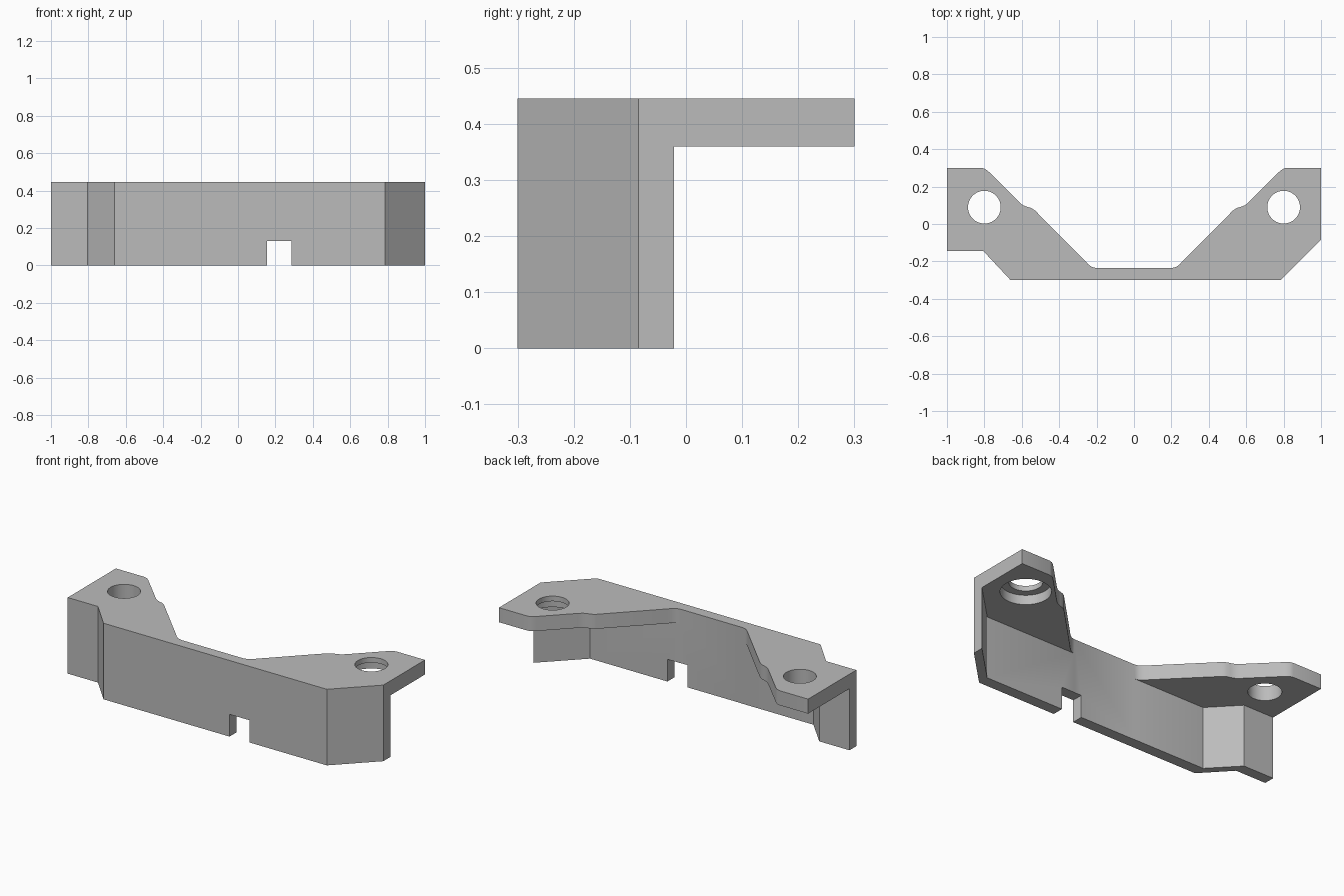
import bpy, bmesh

if "Cube" in bpy.data.objects:
    bpy.data.objects.remove(bpy.data.objects["Cube"], do_unlink=True)

HEIGHT = 0.445
PLATE_BOTTOM = 0.36
WALL = 0.063

grey = bpy.data.materials.new("plain grey")
grey.use_nodes = True
grey.diffuse_color = (0.5, 0.5, 0.5, 1)
grey.node_tree.nodes["Principled BSDF"].inputs["Base Color"].default_value = (0.5, 0.5, 0.5, 1)


def prism(name, outline, z0, z1):
    """Extrude a closed xy outline between two heights."""
    bm = bmesh.new()
    base = bm.faces.new([bm.verts.new((x, y, z0)) for x, y in outline])
    top = bmesh.ops.extrude_face_region(bm, geom=[base])["geom"]
    bmesh.ops.translate(bm, vec=(0, 0, z1 - z0),
                        verts=[v for v in top if isinstance(v, bmesh.types.BMVert)])
    bmesh.ops.recalc_face_normals(bm, faces=bm.faces)
    mesh = bpy.data.meshes.new(name)
    bm.to_mesh(mesh)
    bm.free()
    mesh.materials.append(grey)
    obj = bpy.data.objects.new(name, mesh)
    bpy.context.collection.objects.link(obj)
    return obj


def cylinder(name, x, y, radius, z0, z1):
    bpy.ops.mesh.primitive_cylinder_add(vertices=64, radius=radius, depth=z1 - z0,
                                        location=(x, y, (z0 + z1) / 2))
    obj = bpy.context.object
    obj.name = name
    obj.data.materials.append(grey)
    return obj


def cut(target, cutter):
    cutter.hide_render = True
    mod = target.modifiers.new("cut", "BOOLEAN")
    mod.operation = "DIFFERENCE"
    mod.solver = "EXACT"
    mod.object = cutter
    bpy.context.view_layer.objects.active = target
    bpy.ops.object.modifier_apply(modifier=mod.name)
    bpy.data.objects.remove(cutter, do_unlink=True)


# Outer face of the wall, from right to left
front = [(-1, -0.145), (-0.805, -0.145), (-0.66, -0.3), (0.785, -0.3), (1, -0.085)]

# Rear edge of the left half, mirrored for the other half
rear = [(1, 0.3), (0.815, 0.3), (0.795, 0.294), (0.775, 0.278), (0.615, 0.118),
        (0.595, 0.101), (0.57, 0.091), (0.55, 0.086), (0.53, 0.073),
        (0.265, -0.194), (0.245, -0.215), (0.225, -0.23), (0.2, -0.236)]
rear += [(-x, y) for x, y in reversed(rear)]

bracket = prism("bracket", front + rear, 0, HEIGHT)

# Hollow behind the wall, below the plate
inner = [(x, y + WALL) for x, y in front]
inner[2] = (-0.66, -0.235)
inner[3] = (0.785, -0.235)
inner = [(-1.2, inner[0][1])] + inner[1:-1] + [(1.2, 0.178)]
cut(bracket, prism("hollow_cutter", inner + [(1.2, 0.6), (-1.2, 0.6)], -0.2, PLATE_BOTTOM))

# Cable notch at the foot of the wall
notch = [(0.155, -0.5), (0.285, -0.5), (0.285, 0), (0.155, 0)]
cut(bracket, prism("notch_cutter", notch, -0.1, 0.13))

# Bolt holes, the left one with a wider recess from below
for side in (-1, 1):
    cut(bracket, cylinder("hole_cutter", side * 0.8, 0.09, 0.0875, 0.2, 0.6))
cut(bracket, cylinder("recess_cutter", 0.8, 0.09, 0.132, 0.2, 0.415))

# Smooth the rounded corners and holes, keep the hard edges
bpy.ops.object.select_all(action="DESELECT")
bracket.select_set(True)
bpy.context.view_layer.objects.active = bracket
bpy.ops.object.shade_smooth_by_angle(angle=0.52)
